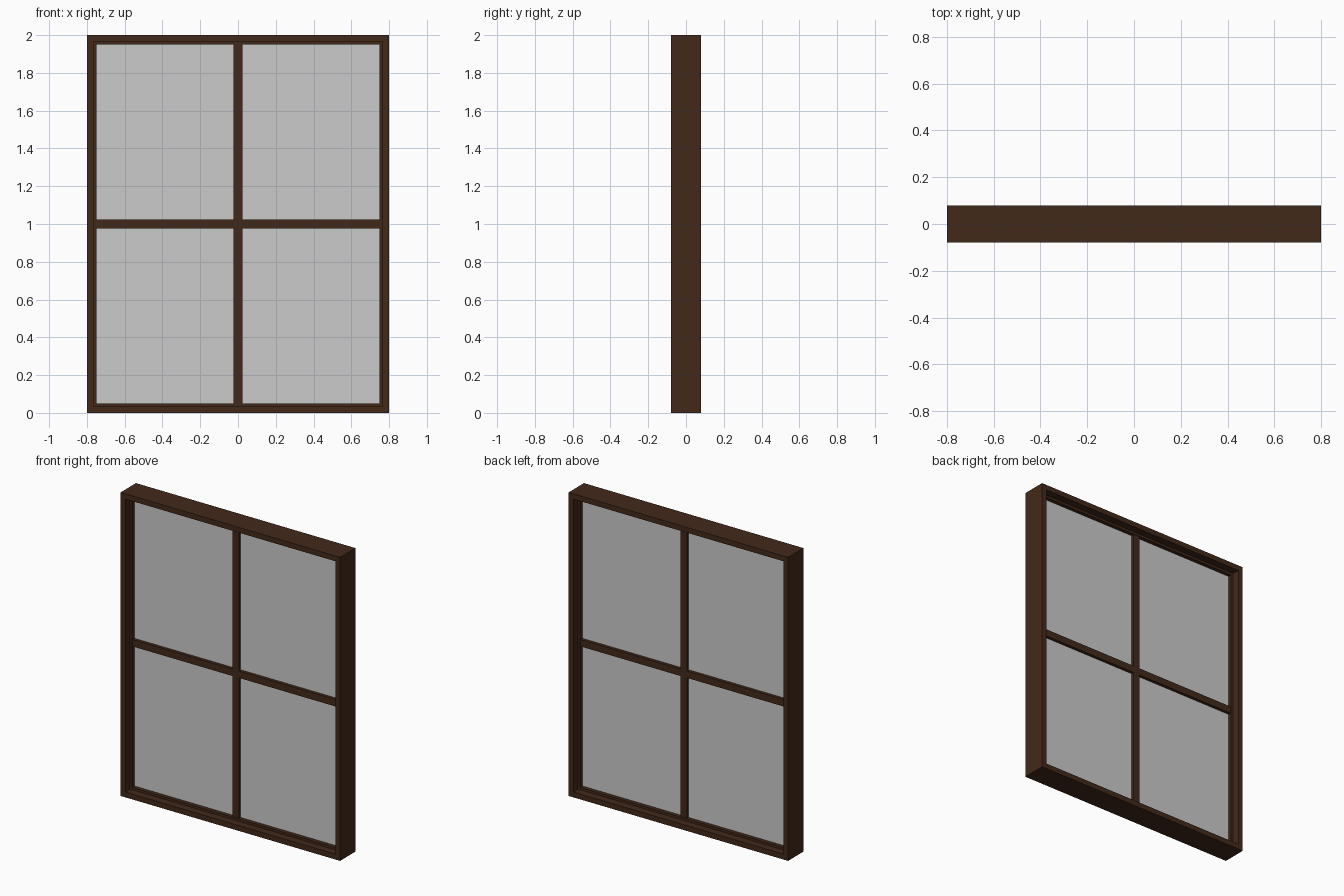
import bpy

if "Cube" in bpy.data.objects:
    bpy.data.objects.remove(bpy.data.objects["Cube"])

wood = bpy.data.materials.new("dark_wood")
wood.diffuse_color = (0.055, 0.022, 0.01, 1)
wood.use_nodes = True
wood.node_tree.nodes["Principled BSDF"].inputs["Base Color"].default_value = wood.diffuse_color

W, H = 0.8, 2.0          # half width and height
RIM, SASH = 0.035, 0.05  # outer rim and total border width


def box(name, x0, x1, z0, z1, half_depth, mat=None):
    bpy.ops.mesh.primitive_cube_add(size=1, location=((x0 + x1) / 2, 0, (z0 + z1) / 2))
    ob = bpy.context.object
    ob.name = name
    ob.scale = (x1 - x0, 2 * half_depth, z1 - z0)
    bpy.ops.object.transform_apply(location=False, rotation=False, scale=True)
    if mat:
        ob.data.materials.append(mat)
    return ob


def border(name, inset, width, d):
    """Four boards forming a rectangular border."""
    a, b = inset, inset + width
    box(name + "_left", -W + a, -W + b, a, H - a, d, wood)
    box(name + "_right", W - b, W - a, a, H - a, d, wood)
    box(name + "_bottom", -W + b, W - b, a, b, d, wood)
    box(name + "_top", -W + b, W - b, H - b, H - a, d, wood)


# Deep outer frame and the shallower sash inside it
border("frame", 0, RIM, 0.08)
border("sash", RIM, SASH - RIM, 0.03)

# Cross bars
box("upright_bar", -0.023, 0.023, SASH, H - SASH, 0.025, wood)
for side, x0, x1 in (("left", -W + SASH, -0.023), ("right", 0.023, W - SASH)):
    box("cross_bar_" + side, x0, x1, 0.977, 1.023, 0.025, wood)

# Glass panes
for side, x0, x1 in (("left", -W + SASH, -0.023), ("right", 0.023, W - SASH)):
    for level, z0, z1 in (("lower", SASH, 0.977), ("upper", 1.023, H - SASH)):
        box(f"glass_{level}_{side}", x0, x1, z0, z1, 0.005)
